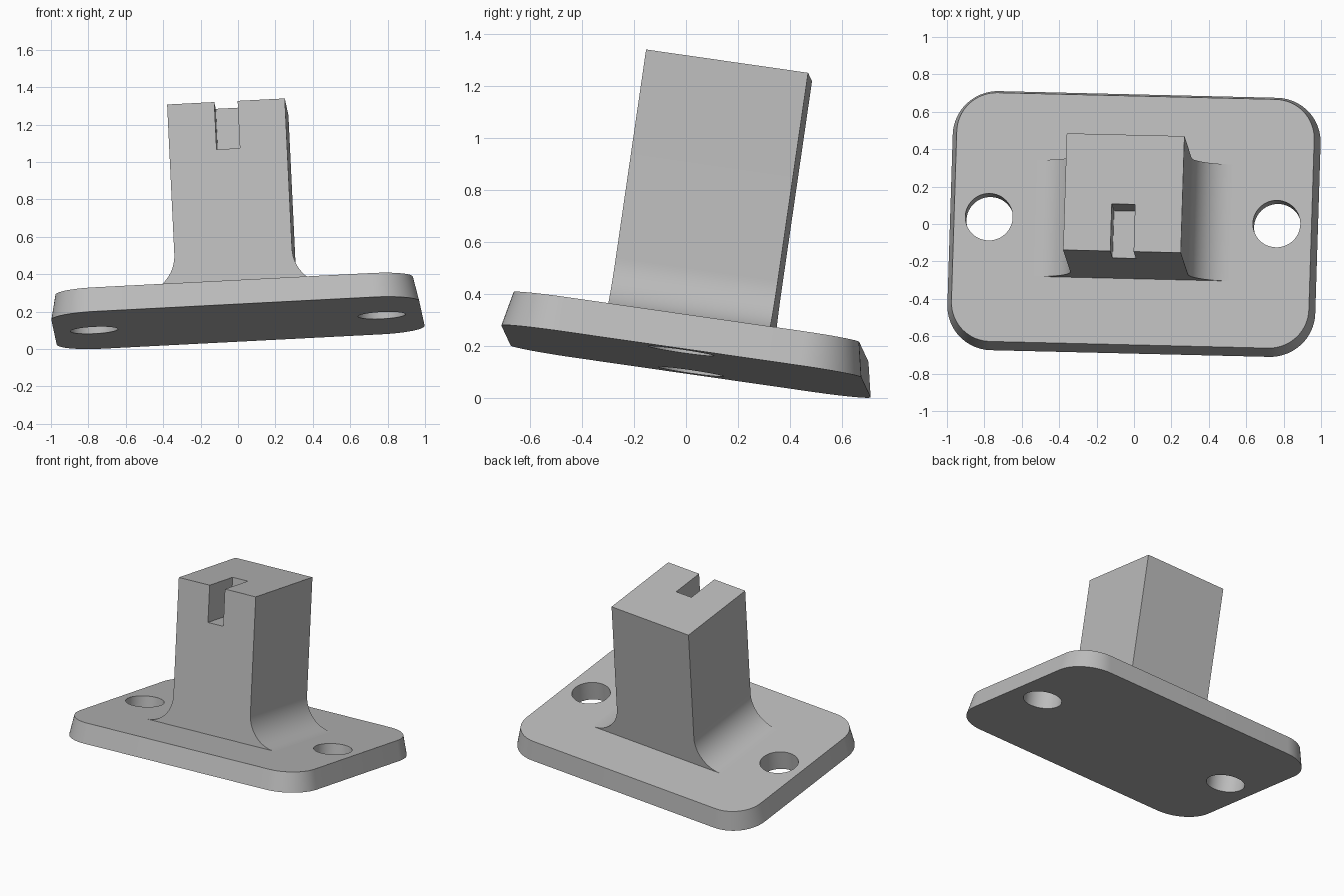
import bpy
import bmesh
from math import sin, cos, pi, radians
from mathutils import Matrix, Vector

default = bpy.data.objects.get("Cube")
if default:
    bpy.data.objects.remove(default, do_unlink=True)

# Main sizes
HALF_X, HALF_Y, CORNER, DRAFT, THICK = 0.985, 0.70, 0.24, 0.028, 0.134
POST, HEIGHT, FILLET = 0.315, 1.152, 0.208
HOLE_X, HOLE_R = 0.77, 0.127
SLOT_HALF, SLOT_DEPTH, SLOT_END = 0.0625, 0.256, -0.06

# The whole bracket leans: orthonormal axes of its own frame
u = Vector((1, -0.024, 0.0515)).normalized()
v = Vector((0.03, 1, -0.144))
v = (v - u * v.dot(u)).normalized()
w = u.cross(v)
LEAN = Matrix.Translation((0, 0, 0.14)) @ Matrix((u, v, w)).transposed().to_4x4()

grey = bpy.data.materials.new("plain grey")
grey.use_nodes = True
grey.diffuse_color = (0.5, 0.5, 0.5, 1)
grey.node_tree.nodes["Principled BSDF"].inputs["Base Color"].default_value = grey.diffuse_color


def loft(name, start, end):
    """Solid between two matching closed loops of points."""
    bm = bmesh.new()
    a = [bm.verts.new(p) for p in start]
    b = [bm.verts.new(p) for p in end]
    bm.faces.new(a)
    bm.faces.new(b)
    for i in range(len(a)):
        j = (i + 1) % len(a)
        bm.faces.new((a[i], a[j], b[j], b[i]))
    bmesh.ops.recalc_face_normals(bm, faces=bm.faces)
    mesh = bpy.data.meshes.new(name)
    bm.to_mesh(mesh)
    bm.free()
    mesh.materials.append(grey)
    obj = bpy.data.objects.new(name, mesh)
    bpy.context.collection.objects.link(obj)
    return obj


def rounded_rect(inset, z, steps=16):
    r = CORNER - inset
    pts = []
    for quarter, (sx, sy) in enumerate(((1, 1), (-1, 1), (-1, -1), (1, -1))):
        for i in range(steps + 1):
            a = (quarter + i / steps) * pi / 2
            pts.append((sx * (HALF_X - CORNER) + r * cos(a),
                        sy * (HALF_Y - CORNER) + r * sin(a), z))
    return pts


def circle(x, z, steps=48):
    return [(x + HOLE_R * cos(2 * pi * i / steps), HOLE_R * sin(2 * pi * i / steps), z)
            for i in range(steps)]


def box(name, x, y0, y1, z0, z1):
    ring = ((-x, y0), (x, y0), (x, y1), (-x, y1))
    return loft(name, [(*p, z0) for p in ring], [(*p, z1) for p in ring])


def activate(obj):
    bpy.ops.object.select_all(action='DESELECT')
    obj.select_set(True)
    bpy.context.view_layer.objects.active = obj


def cut(obj, cutter):
    mod = obj.modifiers.new("cut", 'BOOLEAN')
    mod.operation, mod.solver, mod.object = 'DIFFERENCE', 'EXACT', cutter
    activate(obj)
    bpy.ops.object.modifier_apply(modifier=mod.name)
    bpy.data.objects.remove(cutter, do_unlink=True)


# Base plate with drafted sides and two through holes
plate = loft("base_plate", rounded_rect(0, 0), rounded_rect(DRAFT, THICK))
for side in (-1, 1):
    cut(plate, loft("hole_cutter", circle(side * HOLE_X, -0.1), circle(side * HOLE_X, 0.3)))

# Post: half profile with a flared foot, mirrored and extruded front to back
half = [(POST, HEIGHT)]
for i in range(17):
    a = i / 16 * pi / 2
    half.append((POST + FILLET * (1 - cos(a)), THICK + FILLET * (1 - sin(a))))
half.append((POST + FILLET, THICK - 0.02))
profile = half + [(-x, z) for x, z in reversed(half)]
post = loft("post", [(x, -POST, z) for x, z in profile], [(x, POST, z) for x, z in profile])

# Slot in the top front of the post
cut(post, box("slot_cutter", SLOT_HALF, -POST - 0.1, SLOT_END, HEIGHT - SLOT_DEPTH, HEIGHT + 0.1))

# Lean the parts and smooth the curved sides
for part in (plate, post):
    part.data.transform(LEAN)
    activate(part)
    bpy.ops.object.shade_smooth_by_angle(angle=radians(30))
